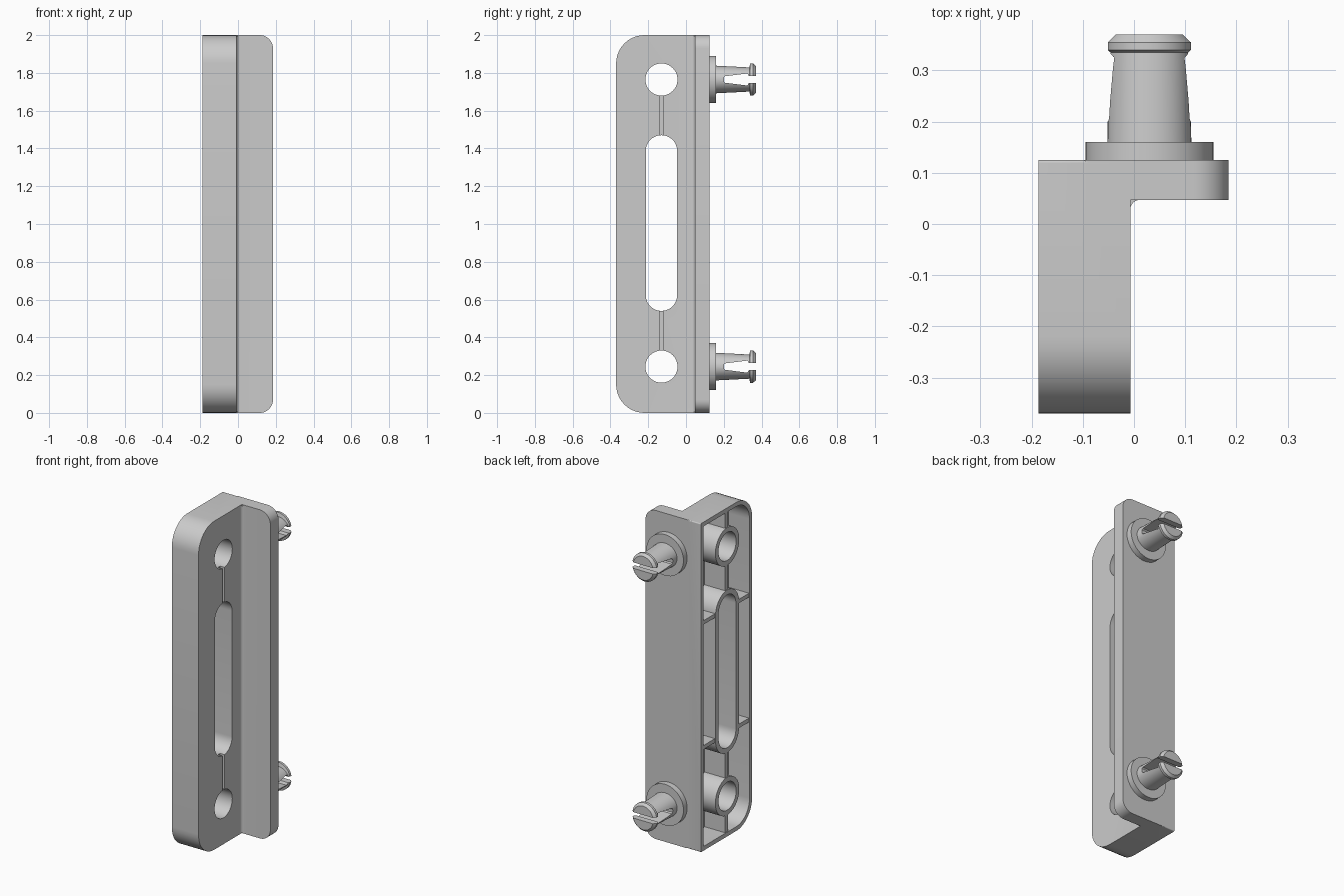
import bpy, bmesh, math

if "Cube" in bpy.data.objects:
    bpy.data.objects.remove(bpy.data.objects["Cube"], do_unlink=True)

AXES = {
    "x": lambda a, b, d: (d, a, b),
    "y": lambda a, b, d: (a, d, b),
    "z": lambda a, b, d: (a, b, d),
}


def new_object(name, bm):
    bmesh.ops.recalc_face_normals(bm, faces=bm.faces)
    mesh = bpy.data.meshes.new(name)
    bm.to_mesh(mesh)
    bm.free()
    obj = bpy.data.objects.new(name, mesh)
    bpy.context.collection.objects.link(obj)
    return obj


def prism(name, outline, axis, low, high, bevel=0):
    """Extrude a closed 2D outline along an axis, optionally rounding the rims."""
    bm = bmesh.new()
    place = AXES[axis]
    rings = [[bm.verts.new(place(a, b, d)) for a, b in outline] for d in (low, high)]
    caps = [bm.faces.new(ring) for ring in rings]
    for i in range(len(outline)):
        j = (i + 1) % len(outline)
        bm.faces.new((rings[0][i], rings[0][j], rings[1][j], rings[1][i]))
    if bevel:
        edges = {e for cap in caps for e in cap.edges}
        bmesh.ops.bevel(bm, geom=list(edges), offset=bevel, segments=3,
                        profile=0.5, affect="EDGES")
    return new_object(name, bm)


def rounded_rect(a0, a1, b0, b1, r_low, r_high, steps=10):
    """Rectangle with one corner radius at the a0 side and another at a1."""
    corners = [(a1, b1, r_high, -1, -1), (a0, b1, r_low, 1, -1),
               (a0, b0, r_low, 1, 1), (a1, b0, r_high, -1, 1)]
    points = []
    for k, (a, b, r, sa, sb) in enumerate(corners):
        for i in range(steps + 1):
            t = math.pi / 2 * (k + i / steps)
            points.append((a + sa * r + r * math.cos(t), b + sb * r + r * math.sin(t)))
    return points


def stadium(a, b, r, half, steps=20):
    """Circle of radius r, stretched along b by half in each direction."""
    points = []
    for k, s in enumerate((1, -1)):
        for i in range(steps + 1 if half else steps):
            t = math.pi * (k + i / steps)
            points.append((a + r * math.cos(t), b + s * half + r * math.sin(t)))
    return points


def rect(a0, a1, b0, b1):
    return [(a0, b0), (a1, b0), (a1, b1), (a0, b1)]


def combine(target, tool, operation):
    mod = target.modifiers.new("combine", "BOOLEAN")
    mod.operation, mod.solver, mod.object = operation, "EXACT", tool
    bpy.context.view_layer.objects.active = target
    bpy.ops.object.modifier_apply(modifier=mod.name)
    bpy.data.objects.remove(tool, do_unlink=True)


def smooth(obj):
    bpy.ops.object.select_all(action="DESELECT")
    obj.select_set(True)
    bpy.context.view_layer.objects.active = obj
    bpy.ops.object.shade_smooth_by_angle(angle=math.radians(35))


# Main dimensions
OUTER, INNER, FLOOR = -0.187, -0.007, -0.045
FRONT, BACK, FLANGE = -0.37, 0.125, 0.047
HOLE_Y, PEG_X = -0.13, 0.03
ENDS = (0.245, 1.765)
HOLES = [(z, 0.085, 0) for z in ENDS] + [(1.005, 0.083, 0.382)]

# Hollow upright block, open on one side
bracket = prism("bracket", rounded_rect(FRONT, BACK, 0, 2, 0.15, 0.006),
                "x", OUTER, INNER, 0.006)
wall = 0.026
cavity = prism("cavity", rounded_rect(FRONT + wall, BACK - wall, wall, 2 - wall, 0.125, 0.005),
               "x", OUTER - 0.1, FLOOR)
combine(bracket, cavity, "DIFFERENCE")

# Mounting flange and the fillet that joins it to the block
flange = prism("flange", rounded_rect(-0.1, 0.185, 0, 2, 0.01, 0.07),
               "y", FLANGE, BACK, 0.008)
combine(bracket, flange, "UNION")
r = 0.018
arc = [(INNER + r - r * math.cos(t), FLANGE - r + r * math.sin(t))
       for t in [math.pi / 2 * i / 6 for i in range(7)]]
fillet = prism("fillet", arc + [(INNER + r, FLANGE + 0.02), (INNER - 0.02, FLANGE + 0.02),
                                (INNER - 0.02, FLANGE - r)], "z", 0.006, 1.994)
combine(bracket, fillet, "UNION")

# Bosses around the openings
for z, radius, half in HOLES:
    boss = prism("boss", stadium(HOLE_Y, z, radius + 0.03, half), "x", OUTER, FLOOR + 0.01)
    combine(bracket, boss, "UNION")

# Stiffening ribs
ribs = [rect(HOLE_Y - 0.014, HOLE_Y + 0.014, 0.015, 1.985)]
ribs += [rect(FRONT + 0.015, BACK - 0.015, z - 0.012, z + 0.012) for z in (0.625, 1.385)]
for outline in ribs:
    combine(bracket, prism("rib", outline, "x", OUTER + 0.004, FLOOR + 0.015), "UNION")

# Round holes, long slot and the narrow grooves between them
for z, radius, half in HOLES:
    hole = prism("hole", stadium(HOLE_Y, z, radius, half), "x", -0.4, 0.2)
    combine(bracket, hole, "DIFFERENCE")
for low in (0.3, 1.45):
    groove = prism("groove", rect(HOLE_Y - 0.01, HOLE_Y + 0.01, low, low + 0.26),
                   "x", INNER - 0.03, 0.1)
    combine(bracket, groove, "DIFFERENCE")
smooth(bracket)


def snap_peg(name, z):
    """Collar, oval shank and lipped head, split by a flared slot."""
    sections = [(0.115, 0.125, 0.125), (0.16, 0.125, 0.125), (0.16, 0.082, 0.073),
                (0.335, 0.079, 0.064), (0.34, 0.083, 0.086), (0.355, 0.083, 0.086),
                (0.37, 0.068, 0.072)]
    count = 40
    bm = bmesh.new()
    rings = []
    for y, rx, rz in sections:
        angles = [math.tau * i / count for i in range(count)]
        rings.append([bm.verts.new((PEG_X + rx * math.cos(t), y, z + rz * math.sin(t)))
                      for t in angles])
    for lower, upper in zip(rings, rings[1:]):
        for i in range(count):
            j = (i + 1) % count
            bm.faces.new((lower[i], lower[j], upper[j], upper[i]))
    bm.faces.new(rings[0])
    bm.faces.new(rings[-1])
    peg = new_object(name, bm)
    half = [(0.2, 0.01), (0.206, 0.017), (0.325, 0.032), (0.333, 0.018), (0.4, 0.018)]
    outline = [(y, z + w) for y, w in half] + [(y, z - w) for y, w in reversed(half)]
    combine(peg, prism("peg_slot", outline, "x", -0.3, 0.3), "DIFFERENCE")
    smooth(peg)


# Snap pegs on the back of the flange
for label, height in zip(("lower", "upper"), ENDS):
    snap_peg(label + "_snap_peg", height)
